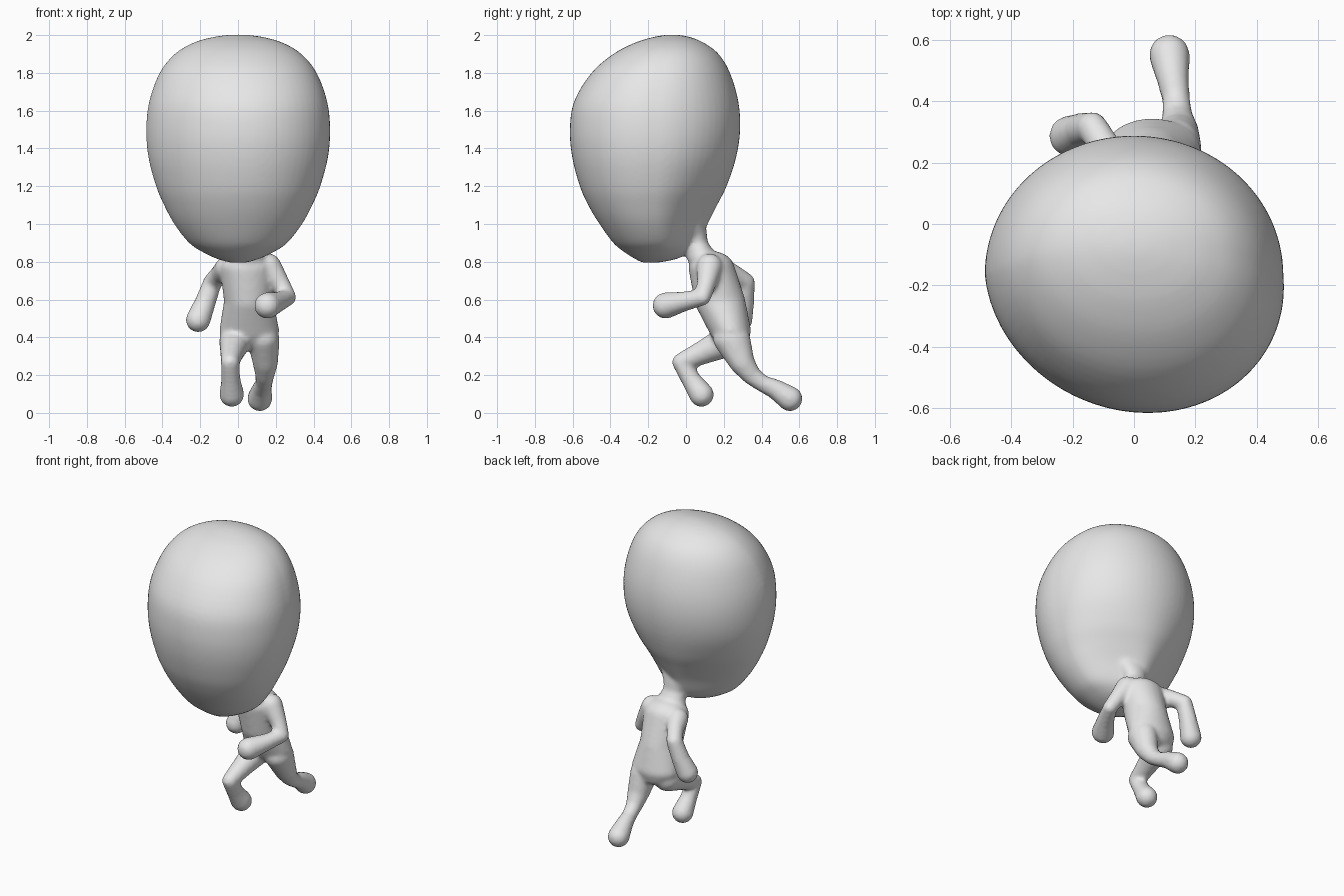
import bpy
import bmesh
from math import sin, cos, tau
from mathutils import Matrix, Vector

cube = bpy.data.objects.get("Cube")
if cube:
    bpy.data.objects.remove(cube, do_unlink=True)

skin = bpy.data.materials.new("plain grey")
skin.use_nodes = True
grey = (0.8, 0.8, 0.8, 1)
skin.diffuse_color = grey
skin.node_tree.nodes["Principled BSDF"].inputs["Base Color"].default_value = grey

figure = bmesh.new()


def merge(part):
    """Add a closed part to the figure."""
    bmesh.ops.recalc_face_normals(part, faces=part.faces[:])
    mesh = bpy.data.meshes.new("part")
    part.to_mesh(mesh)
    part.free()
    figure.from_mesh(mesh)
    bpy.data.meshes.remove(mesh)


def chain(*balls):
    """Hull each neighbouring pair of (centre, radii) ellipsoids."""
    for pair in zip(balls, balls[1:]):
        part = bmesh.new()
        for centre, radii in pair:
            if not isinstance(radii, tuple):
                radii = (radii,) * 3
            place = Matrix.Translation(centre) @ Matrix.Diagonal((*radii, 1))
            bmesh.ops.create_icosphere(part, subdivisions=3, radius=1, matrix=place)
        hull = bmesh.ops.convex_hull(part, input=part.verts[:])
        inside = [v for v in hull["geom_interior"] if isinstance(v, bmesh.types.BMVert)]
        bmesh.ops.delete(part, geom=inside, context="VERTS")
        merge(part)


def spline(rows, steps):
    """Smooth the rows with a Catmull-Rom curve."""
    rows = [Vector(r) for r in rows]
    padded = [rows[0], *rows, rows[-1]]
    for a, b, c, d in zip(padded, padded[1:], padded[2:], padded[3:]):
        for i in range(steps):
            t = i / steps
            yield (b * 2 + (c - a) * t + (a * 2 - b * 5 + c * 4 - d) * t**2
                   + (b * 3 - a - c * 3 + d) * t**3) / 2
    yield rows[-1]


def loft(rows, sides=64):
    """Stack rings of (height, half width, front, back, pinch at the back)."""
    part = bmesh.new()
    rings = []
    for z, width, front, back, pinch in spline(rows, 4):
        ring = []
        for i in range(sides):
            a = tau * i / sides
            depth = (back - front) / 2
            # the back tapers to the neck, the face turns slightly to the left
            x = width * sin(a) * (1 - pinch * max(0, cos(a))**2)
            x += 0.1 * depth * max(0, -cos(a))
            ring.append(part.verts.new((x, front + depth * (1 + cos(a)), z)))
        rings.append(ring)
    for low, high in zip(rings, rings[1:]):
        for i in range(sides):
            j = (i + 1) % sides
            part.faces.new((low[i], low[j], high[j], high[i]))
    part.faces.new(rings[0])
    part.faces.new(rings[-1])
    merge(part)


# Head: large egg that narrows toward the neck
loft([
    (0.795, 0.04, -0.23, -0.15, 0),
    (0.815, 0.11, -0.27, -0.05, 0.1),
    (0.85, 0.185, -0.325, 0.02, 0.3),
    (0.9, 0.26, -0.385, 0.07, 0.5),
    (1.0, 0.338, -0.458, 0.115, 0.5),
    (1.1, 0.392, -0.518, 0.165, 0.35),
    (1.2, 0.434, -0.562, 0.215, 0.2),
    (1.35, 0.474, -0.602, 0.265, 0.05),
    (1.5, 0.486, -0.615, 0.287, 0),
    (1.65, 0.47, -0.592, 0.277, 0),
    (1.8, 0.415, -0.5, 0.233, 0),
    (1.9, 0.335, -0.385, 0.173, 0),
    (1.96, 0.235, -0.27, 0.093, 0),
    (1.99, 0.13, -0.17, 0.02, 0),
    (2.002, 0.04, -0.1, -0.05, 0),
])

# Neck: flares into the head and the shoulders
chain(((0.02, -0.01, 1.03), (0.17, 0.11, 0.06)),
      ((0.04, 0.045, 0.95), (0.085, 0.066, 0.04)),
      ((0.045, 0.06, 0.9), (0.068, 0.056, 0.03)),
      ((0.05, 0.085, 0.82), (0.095, 0.08, 0.05)))

# Torso: leans forward from the hips
chain(((0.05, 0.135, 0.765), (0.145, 0.122, 0.092)),
      ((0.055, 0.18, 0.59), (0.13, 0.135, 0.09)),
      ((0.06, 0.235, 0.435), (0.16, 0.11, 0.08)),
      ((0.06, 0.245, 0.385), (0.13, 0.085, 0.05)))

# Left arm: bent, fist forward
chain(((0.16, 0.125, 0.775), 0.07),
      ((0.22, 0.11, 0.69), 0.052),
      ((0.265, 0.088, 0.612), 0.044),
      ((0.21, -0.02, 0.588), 0.054),
      ((0.155, -0.108, 0.568), 0.07))

# Right arm: elbow drawn back, fist hanging
chain(((-0.055, 0.17, 0.765), 0.068),
      ((-0.095, 0.25, 0.735), 0.052),
      ((-0.135, 0.315, 0.692), 0.05),
      ((-0.175, 0.305, 0.58), 0.056),
      ((-0.211, 0.286, 0.492), 0.066))

# Right leg: knee lifted forward
chain(((-0.015, 0.22, 0.38), 0.085),
      ((-0.03, 0.1, 0.325), 0.065),
      ((-0.042, -0.025, 0.268), 0.049),
      ((-0.038, 0.03, 0.17), 0.052),
      ((-0.033, 0.082, 0.097), 0.066))

# Left leg: stretched back
chain(((0.135, 0.242, 0.39), (0.085, 0.1, 0.08)),
      ((0.145, 0.295, 0.27), 0.068),
      ((0.142, 0.345, 0.2), 0.051),
      ((0.137, 0.405, 0.155), 0.045),
      ((0.126, 0.475, 0.125), 0.053),
      ((0.115, 0.55, 0.075), 0.067))

# Fuse all parts into one smooth skin
mesh = bpy.data.meshes.new("figure")
figure.to_mesh(mesh)
figure.free()
mesh.materials.append(skin)
body = bpy.data.objects.new("figure", mesh)
bpy.context.collection.objects.link(body)
fuse = body.modifiers.new("fuse", "REMESH")
fuse.mode = "VOXEL"
fuse.voxel_size = 0.012
fuse.use_smooth_shade = True
relax = body.modifiers.new("relax", "SMOOTH")
relax.factor = 0.5
relax.iterations = 8
